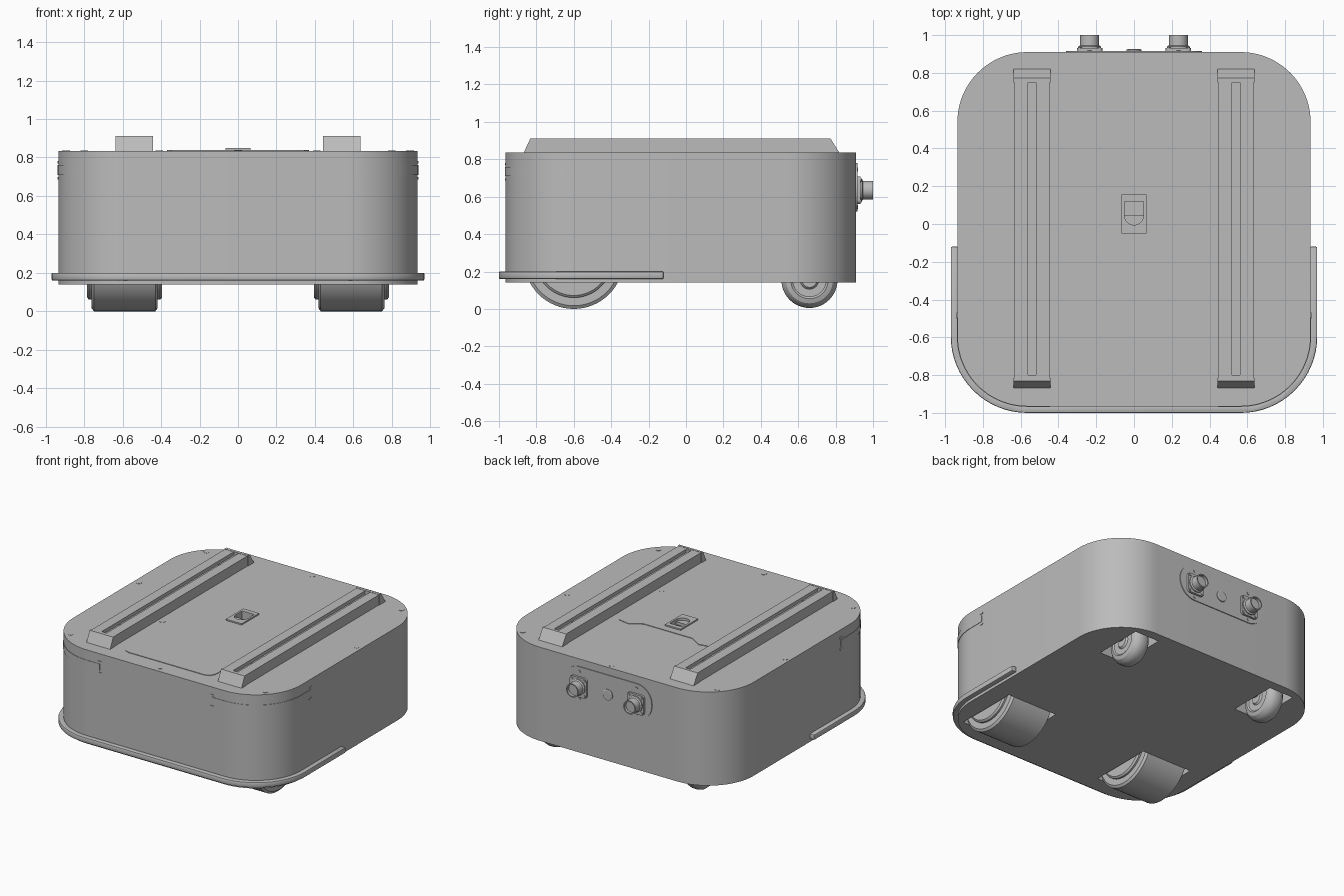
import bpy, bmesh
from math import sin, cos, pi, radians
from mathutils import Vector

if "Cube" in bpy.data.objects:
    bpy.data.objects.remove(bpy.data.objects["Cube"])

grey = bpy.data.materials.new("body_grey")
grey.use_nodes = True
grey.diffuse_color = (0.5, 0.5, 0.5, 1)
grey.node_tree.nodes["Principled BSDF"].inputs["Base Color"].default_value = (0.5, 0.5, 0.5, 1)

parts = []
W, FRONT, BACK, R = 0.935, -0.965, 0.91, 0.37     # body half width, ends, corner radius
BOTTOM, TOP = 0.14, 0.835


def finish(name, bm):
    bmesh.ops.recalc_face_normals(bm, faces=bm.faces)
    mesh = bpy.data.meshes.new(name)
    bm.to_mesh(mesh)
    bm.free()
    mesh.materials.append(grey)
    ob = bpy.data.objects.new(name, mesh)
    bpy.context.collection.objects.link(ob)
    parts.append(ob)
    return ob


def prism(name, outline, lo, hi, axis="z"):
    """Extrude a 2D outline from lo to hi along an axis."""
    place = {"z": lambda u, v: (u, v, lo), "y": lambda u, v: (u, lo, v),
             "x": lambda u, v: (lo, u, v)}[axis]
    step = {"z": (0, 0, 1), "y": (0, 1, 0), "x": (1, 0, 0)}[axis]
    bm = bmesh.new()
    face = bm.faces.new([bm.verts.new(place(u, v)) for u, v in outline])
    out = bmesh.ops.extrude_face_region(bm, geom=[face])
    verts = [g for g in out["geom"] if isinstance(g, bmesh.types.BMVert)]
    bmesh.ops.translate(bm, verts=verts, vec=Vector(step) * (hi - lo))
    return finish(name, bm)


def lathe(name, profile, centre, axis, steps=48):
    """Revolve (distance along axis, radius) points around the axis."""
    bm = bmesh.new()
    vs = [bm.verts.new((w, 0, r) if axis == "x" else (0, w, r)) for w, r in profile]
    es = [bm.edges.new(pair) for pair in zip(vs, vs[1:])]
    bmesh.ops.spin(bm, geom=vs + es, cent=(0, 0, 0), angle=2 * pi, steps=steps,
                   axis=(1, 0, 0) if axis == "x" else (0, 1, 0))
    bmesh.ops.remove_doubles(bm, verts=bm.verts, dist=1e-5)
    bmesh.ops.translate(bm, verts=bm.verts, vec=centre)
    return finish(name, bm)


def arc(cx, cy, r, a, b, n=16):
    return [(cx + r * cos(radians(a + (b - a) * i / n)),
             cy + r * sin(radians(a + (b - a) * i / n))) for i in range(n + 1)]


def rounded(x0, x1, y0, y1, r, n=16):
    return (arc(x1 - r, y1 - r, r, 0, 90, n) + arc(x0 + r, y1 - r, r, 90, 180, n)
            + arc(x0 + r, y0 + r, r, 180, 270, n) + arc(x1 - r, y0 + r, r, 270, 360, n))


def box(name, x0, x1, y0, y1, z0, z1):
    return prism(name, [(x0, y0), (x1, y0), (x1, y1), (x0, y1)], z0, z1)


def bake(ob):
    data = bpy.data.meshes.new_from_object(ob.evaluated_get(bpy.context.evaluated_depsgraph_get()))
    ob.modifiers.clear()
    ob.data = data


def cut(targets, cutter):
    for ob in targets:
        mod = ob.modifiers.new("cut", "BOOLEAN")
        mod.operation, mod.solver, mod.object = "DIFFERENCE", "EXACT", cutter
        bake(ob)
    parts.remove(cutter)
    bpy.data.objects.remove(cutter)


def bevel(ob, width):
    mod = ob.modifiers.new("bevel", "BEVEL")
    mod.width, mod.segments, mod.limit_method = width, 2, "ANGLE"
    bake(ob)


def corner(s, off):
    """Front corner of the body on side s, running from the side to the front."""
    return [(s * x, y) for x, y in arc(W - R, FRONT + R, R + off, 0, -90)]


# Body shell with wheel pockets
body = prism("body", rounded(-W, W, FRONT, BACK, R, 20), BOTTOM, TOP)
for s in (-1, 1):
    for x0, x1, y0, y1, z in ((0.385, 0.795, -0.84, -0.36, 0.56), (0.49, 0.69, 0.47, 0.84, 0.33)):
        lo, hi = sorted((s * x0, s * x1))
        cut([body], box("pocket", lo, hi, y0, y1, 0, z))

# Bumper around the front
def bumper_line(off):
    return ([(W + off, -0.12)] + corner(1, off) + corner(-1, off)[::-1] + [(-W - off, -0.12)])
bumper = prism("bumper", bumper_line(0.035) + bumper_line(-0.005)[::-1], 0.16, 0.2)
bevel(bumper, 0.007)

# Hatch and recessed latch in the top
half = [(0.31, -0.84), (0.345, -0.83), (0.365, -0.8), (0.37, -0.77), (0.37, 0.25),
        (0.29, 0.265), (0.25, 0.24), (0.2, 0.21)]
hatch = prism("hatch", half + [(-x, y) for x, y in half[::-1]], TOP - 0.01, TOP + 0.004)
frame = box("latch_frame", -0.065, 0.065, -0.05, 0.155, TOP - 0.01, TOP + 0.014)
d_shape = [(0.05, 0.12), (-0.05, 0.12)] + arc(0, 0.045, 0.05, 180, 360)
cut([body, hatch, frame], prism("latch_hole", d_shape, 0.78, 0.9))
prism("latch_tongue", arc(0, 0.045, 0.05, 180, 360), 0.81, 0.832)

# Roof rails with a slotted top and sloped ends
for s in (-1, 1):
    c = s * 0.54
    side = [(-0.865, TOP), (-0.83, 0.91), (0.77, 0.91), (0.815, TOP)]
    rail = prism("roof_rail", side, c - 0.093, c + 0.093, "x")
    cut([rail], box("slot", c - 0.02, c + 0.02, -0.8, 0.75, 0.885, 0.95))
    for y in (-0.61, 0.56):
        prism("rail_bolt", arc(c, y, 0.012, 0, 345, 15), 0.88, 0.892)
    # raised end caps
    for name, ends in (("rear_cap", [(0.75, TOP), (0.75, 0.912), (0.772, 0.912), (0.82, TOP)]),
                       ("front_cap", [(-0.868, TOP), (-0.832, 0.912), (-0.815, 0.912), (-0.815, TOP)])):
        prism("rail_" + name, ends, c - 0.097, c + 0.097, "x")

# Top screws
screws = [(0, 0.87), (0, -0.915)] + [(s * x, y) for s in (-1, 1) for x, y in
                                     ((0.8, 0.775), (0.895, 0.115), (0.41, -0.3), (0.8, -0.82))]
for x, y in screws:
    prism("top_screw", arc(x, y, 0.02, 0, 345, 15), TOP - 0.01, TOP + 0.002)

# Corner light strips and small slots
for s in (-1, 1):
    def strip_line(off):
        return [(s * (W + off), -0.48)] + corner(s, off) + [(s * 0.46, FRONT - off)]
    prism("corner_strip", strip_line(0.003) + strip_line(-0.005)[::-1], 0.71, 0.76)
    for z in (0.692, 0.775):
        prism("front_slot", rounded(s * 0.46 - 0.016, s * 0.46 + 0.016, z - 0.006, z + 0.006, 0.005, 3),
              FRONT - 0.004, FRONT + 0.005, "y")
        prism("side_slot", rounded(-0.5, -0.468, z - 0.006, z + 0.006, 0.005, 3),
              s * W - 0.004, s * W + 0.004, "x")

# Rear connector panel
prism("rear_panel", rounded(-0.36, 0.36, 0.52, 0.78, 0.125), BACK - 0.005, BACK + 0.006, "y")
lathe("rear_button", [(0, 0.04), (0.012, 0.04), (0.016, 0.034), (0.016, 0)], (0, BACK, 0.635), "y", 32)
for s in (-1, 1):
    c = s * 0.235
    prism("connector_flange", rounded(c - 0.068, c + 0.068, 0.562, 0.708, 0.02, 4), BACK, 0.932, "y")
    lathe("connector", [(0, 0.06), (0.03, 0.06), (0.036, 0.05), (0.09, 0.05), (0.09, 0.042),
                        (0.07, 0.042), (0.07, 0)], (c, BACK, 0.635), "y", 32)
    for dx in (-0.052, 0.052):
        for dz in (-0.056, 0.056):
            prism("flange_screw", arc(c + dx, 0.635 + dz, 0.009, 0, 330, 11), BACK, 0.937, "y")
    for dz in (-0.1, 0.1):
        prism("panel_screw", arc(c, 0.645 + dz, 0.01, 0, 330, 11), BACK, 0.92, "y")

# Wheels
def mirrored(profile):
    return profile + [(-w, r) for w, r in profile[::-1]]

drive = mirrored([(-0.185, 0), (-0.185, 0.06), (-0.195, 0.07), (-0.195, 0.195), (-0.185, 0.207),
                  (-0.172, 0.207), (-0.172, 0.25), (-0.16, 0.267)])
caster = mirrored([(-0.072, 0), (-0.072, 0.04), (-0.06, 0.05), (-0.06, 0.09), (-0.068, 0.1),
                   (-0.06, 0.125), (-0.04, 0.143), (-0.015, 0.15)])
for s in (-1, 1):
    lathe("drive_wheel", drive, (s * 0.59, -0.6, 0.267), "x", 64)
    lathe("caster_wheel", caster, (s * 0.59, 0.66, 0.155), "x")
    box("caster_fork", s * 0.59 - 0.085, s * 0.59 + 0.085, 0.64, 0.68, 0.16, 0.33)

# Smooth curved walls, keep edges sharp
bpy.ops.object.select_all(action="DESELECT")
for ob in parts:
    ob.select_set(True)
bpy.context.view_layer.objects.active = body
bpy.ops.object.shade_smooth_by_angle(angle=radians(30))
